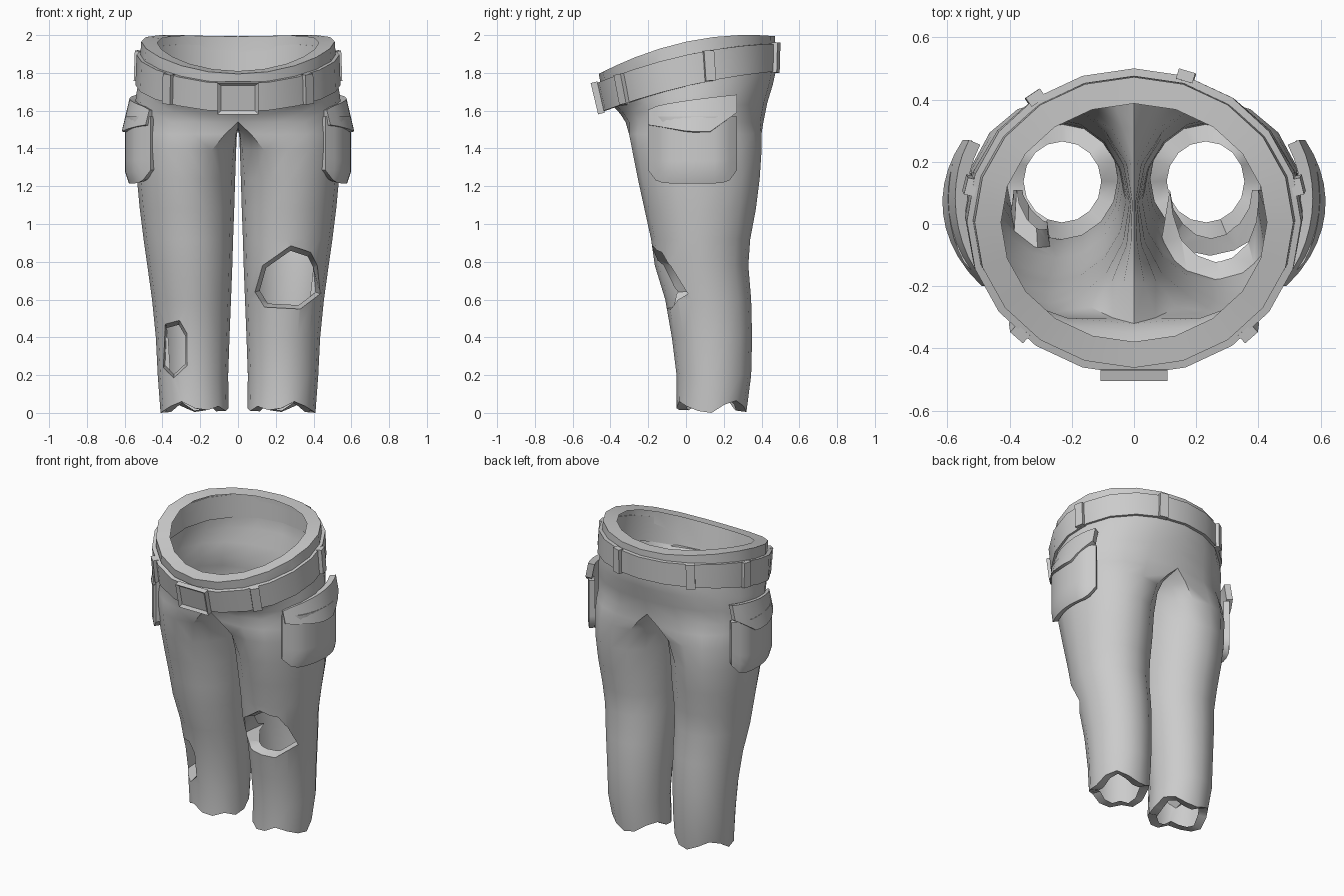
import bpy, bmesh, math
from mathutils import Vector, Matrix

if "Cube" in bpy.data.objects:
    bpy.data.objects.remove(bpy.data.objects["Cube"])

cloth = bpy.data.materials.new("grey cloth")
cloth.diffuse_color = (0.6, 0.6, 0.6, 1)
cloth.use_nodes = True
cloth.node_tree.nodes["Principled BSDF"].inputs["Base Color"].default_value = cloth.diffuse_color


def add_object(name, bm, slots=1):
    mesh = bpy.data.meshes.new(name)
    bm.to_mesh(mesh)
    bm.free()
    for _ in range(slots):
        mesh.materials.append(cloth)
    ob = bpy.data.objects.new(name, mesh)
    bpy.context.collection.objects.link(ob)
    return ob


def apply_modifiers(ob):
    bpy.ops.object.select_all(action='DESELECT')
    ob.select_set(True)
    bpy.context.view_layer.objects.active = ob
    bpy.ops.object.convert(target='MESH')


def finish(ob, angle=35):
    apply_modifiers(ob)
    bpy.ops.object.shade_smooth_by_angle(angle=math.radians(angle))


def solidify(ob, thickness):
    m = ob.modifiers.new("thickness", 'SOLIDIFY')
    m.thickness, m.offset = thickness, -1
    return m


def skin(bm, lower, upper, closed):
    n = len(lower)
    for i in range(n if closed else n - 1):
        j = (i + 1) % n
        bm.faces.new((lower[i], lower[j], upper[j], upper[i]))


# Tilted hip rings: z is a quadratic in y
def hip_point(t, rx, front, back, z, p=1.0):
    c, s = math.cos(t), math.sin(t)
    c = 0 if abs(c) < 1e-6 else c
    x = math.copysign(rx * abs(c) ** p, c)
    y = (front + back) / 2 + s * (back - front) / 2
    return Vector((x, y, z[0] + z[1] * y + z[2] * y * y))


RIM = (1.965, 0.217, -0.33)
BELT_TOP = (1.895, 0.22, -0.2)
BELT_LOW = (1.73, 0.235, -0.15)
HALF = [math.radians(-90 + 18 * i) for i in range(11)]

# Leg sections: z, inner x, outer x, front y, back y, blend towards the crotch ring
LEG = [(0.035, .05, .41, -.05, .32, 0), (0.2, .052, .425, -.05, .345, 0), (0.4, .045, .435, -.075, .35, 0),
       (0.6, .037, .455, -.11, .345, 0), (0.78, .03, .48, -.165, .33, 0), (0.92, .026, .5, -.185, .34, 0),
       (1.08, .02, .52, -.22, .37, 0), (1.24, .015, .535, -.255, .39, 0),
       (1.39, .01, .543, -.28, .402, .2), (1.475, .006, .546, -.3, .41, .6)]
HEM = [-.02, -.01, .025, 0, -.025, -.035, .01, .03, 0, -.03, -.02, .02, .03, -.01, -.025, 0]
# Crotch seam from back to front: y, z
SEAM = [(.31, 1.52), (.2, 1.502), (.08, 1.495), (-.06, 1.5), (-.19, 1.512)]

# Trousers: each half is a leg that opens into half of the hips
crotch = [hip_point(t, .545, -.32, .41, (1.54, 0, 0), .8) for t in HALF] + [Vector((0, y, z)) for y, z in SEAM]
hips = [[hip_point(t, .545, -.35, .43, (1.61, .07, 0), .86) for t in HALF],
        [hip_point(t, .54, -.385, .46, (1.675, .14, 0), .92) for t in HALF],
        [hip_point(t, .53, -.425, .475, BELT_LOW) for t in HALF],
        [hip_point(t, .512, -.462, .472, RIM) for t in HALF]]
bm = bmesh.new()
for side in (1, -1):
    rings = []
    for k, (z, x0, x1, y0, y1, blend) in enumerate(LEG):
        ring = []
        for i in range(16):
            a = math.radians(-112.5 + 22.5 * i)
            p = Vector(((x0 + x1) / 2 + (x1 - x0) / 2 * math.cos(a),
                        (y0 + y1) / 2 + (y1 - y0) / 2 * math.sin(a), z))
            p = p.lerp(crotch[i], blend)
            ring.append(Vector((max(p.x, x0), p.y, z + (HEM[i] if k == 0 else 0))))
        rings.append(ring)
    rings.append(crotch)
    verts = [[bm.verts.new((p.x * side, p.y, p.z)) for p in r] for r in rings + hips]
    start = len(bm.faces)
    for k in range(len(verts) - 1):
        closed = k + 1 < len(rings)
        skin(bm, verts[k][:None if closed else 11], verts[k + 1], closed)
    if side < 0:
        bm.faces.ensure_lookup_table()
        bmesh.ops.reverse_faces(bm, faces=bm.faces[start:])
bmesh.ops.remove_doubles(bm, verts=bm.verts, dist=0.0005)
trousers = add_object("trousers", bm, 3)
weights = trousers.vertex_groups.new(name="cloth thickness")
for v in trousers.data.vertices:
    weights.add([v.index], 1.0 if v.co.z > 1.7 else 0.65, 'REPLACE')
shell = solidify(trousers, 0.085)
shell.vertex_group = weights.name
shell.material_offset = 1  # marks the lining

# Torn holes on the knee and shin
TEARS = {"knee_tear": [(.28, .885), (.385, .85), (.42, .78), (.435, .63), (.33, .55),
                       (.14, .56), (.09, .64), (.13, .78)],
         "shin_tear": [(-.385, .47), (-.31, .49), (-.27, .42), (-.27, .25), (-.34, .185), (-.395, .24)]}
cutters = []
for name, outline in TEARS.items():
    bm = bmesh.new()
    face = bm.faces.new([bm.verts.new((x, -.5, z)) for x, z in outline])
    ext = bmesh.ops.extrude_face_region(bm, geom=[face])['geom']
    bmesh.ops.translate(bm, vec=(0, .61, 0), verts=[g for g in ext if isinstance(g, bmesh.types.BMVert)])
    bmesh.ops.recalc_face_normals(bm, faces=bm.faces)
    for f in bm.faces:
        f.material_index = 2
    cutter = add_object(name, bm, 3)
    cutter.hide_render = True
    cut = trousers.modifiers.new(name, 'BOOLEAN')
    cut.operation, cut.solver, cut.object = 'DIFFERENCE', 'EXACT', cutter
    cutters.append(cutter)
apply_modifiers(trousers)
for cutter in cutters:
    bpy.data.objects.remove(cutter)

# Drop the lining so that only folded lips remain at the waist, hems and tears
bm = bmesh.new()
bm.from_mesh(trousers.data)
bmesh.ops.delete(bm, geom=[f for f in bm.faces if f.material_index == 1], context='FACES')
for side in (1, -1):
    lip = {v for f in bm.faces if f.material_index == 2 for v in f.verts if v.co.x * side > 0}
    lip = [v for v in lip if all(f.material_index == 2 for f in v.link_faces)]
    if lip:
        mid = sum((v.co for v in lip), Vector()) / len(lip)
        for v in lip:
            v.co.x += (mid.x - v.co.x) * .14
            v.co.z += (mid.z - v.co.z) * .14
for f in bm.faces:
    f.material_index = 0
bm.to_mesh(trousers.data)
bm.free()
finish(trousers, 50)


# Belt
def belt_edge(t, top):
    if top:
        return hip_point(t, .537, -.485, .5, BELT_TOP)
    return hip_point(t, .543, -.45, .495, BELT_LOW)


bm = bmesh.new()
turns = [math.radians(-90 + 18 * i) for i in range(20)]
skin(bm, *[[bm.verts.new(belt_edge(t, top)) for t in turns] for top in (False, True)], True)
belt = add_object("belt", bm)
solidify(belt, 0.025)
finish(belt, 30)


def belt_frame(t):
    """Matrix on the belt: x along it, y outward, z up its face."""
    low, top = belt_edge(t, False), belt_edge(t, True)
    up = (top - low).normalized()
    along = (belt_edge(t + .05, True) - belt_edge(t - .05, True)).normalized()
    out = along.cross(up).normalized()
    along = up.cross(out)
    m = Matrix((along, out, up)).transposed().to_4x4()
    m.translation = (low + top) / 2
    return m


# Belt loops
for i, deg in enumerate((-47, 227, 13, 167, 72, 126)):
    bm = bmesh.new()
    bmesh.ops.create_cube(bm, size=1, matrix=belt_frame(math.radians(deg))
                          @ Matrix.Diagonal((.055, .034, .16, 1)))
    finish(add_object(f"belt_loop_{i + 1}", bm))

# Buckle: plate with a recessed window
bm = bmesh.new()
bmesh.ops.create_cube(bm, size=1, matrix=Matrix.Diagonal((.215, .036, .17, 1)))
front = max(bm.faces, key=lambda f: f.calc_center_median().y)
bmesh.ops.inset_region(bm, faces=[front], thickness=.024)
bmesh.ops.translate(bm, vec=(0, -.014, 0), verts=front.verts)
bm.transform(belt_frame(math.radians(-90)))
finish(add_object("buckle", bm))


# Cargo pockets wrapped around the outer thighs
def thigh_x(y):
    return .28 + .265 * math.sqrt(max(0, 1 - ((y - .06) / .345) ** 2))


def patch(name, side, cols, rows, z_range, lift, thickness):
    bm = bmesh.new()
    grid = []
    for r in range(rows + 1):
        v, line = r / rows, []
        for c in range(cols + 1):
            u = c / cols
            y = -.2 + .47 * u
            low, high = z_range(u)
            line.append(bm.verts.new((side * (thigh_x(y) + lift(u, v)), y, low + (high - low) * v)))
        grid.append(line)
    for a, b in zip(grid, grid[1:]):
        skin(bm, a, b, False)
    if side < 0:
        bmesh.ops.reverse_faces(bm, faces=bm.faces[:])
    ob = add_object(name, bm)
    solidify(ob, thickness)
    finish(ob, 45)


def bag_range(u):
    return 1.215 + .07 * abs(2 * u - 1) ** 8, 1.57


def bag_lift(u, v):
    edge = min(1, 7 * u, 7 * (1 - u), .35 + 4 * v)
    return .008 + .03 * edge + .025 * u


def flap_range(u):
    return (1.49 + .035 * max(0, 1 - u / .45) + .1 * max(0, (u - .7) / .3), 1.605 + .08 * u ** .6)


def flap_lift(u, v):
    return .015 + .025 * u + (.02 + .022 * math.sin(math.pi * u)) * (1 - v)


for side, label in ((1, "left"), (-1, "right")):
    patch(f"{label}_pocket", side, 12, 6, bag_range, bag_lift, .035)
    patch(f"{label}_pocket_flap", side, 10, 2, flap_range, flap_lift, .04)
